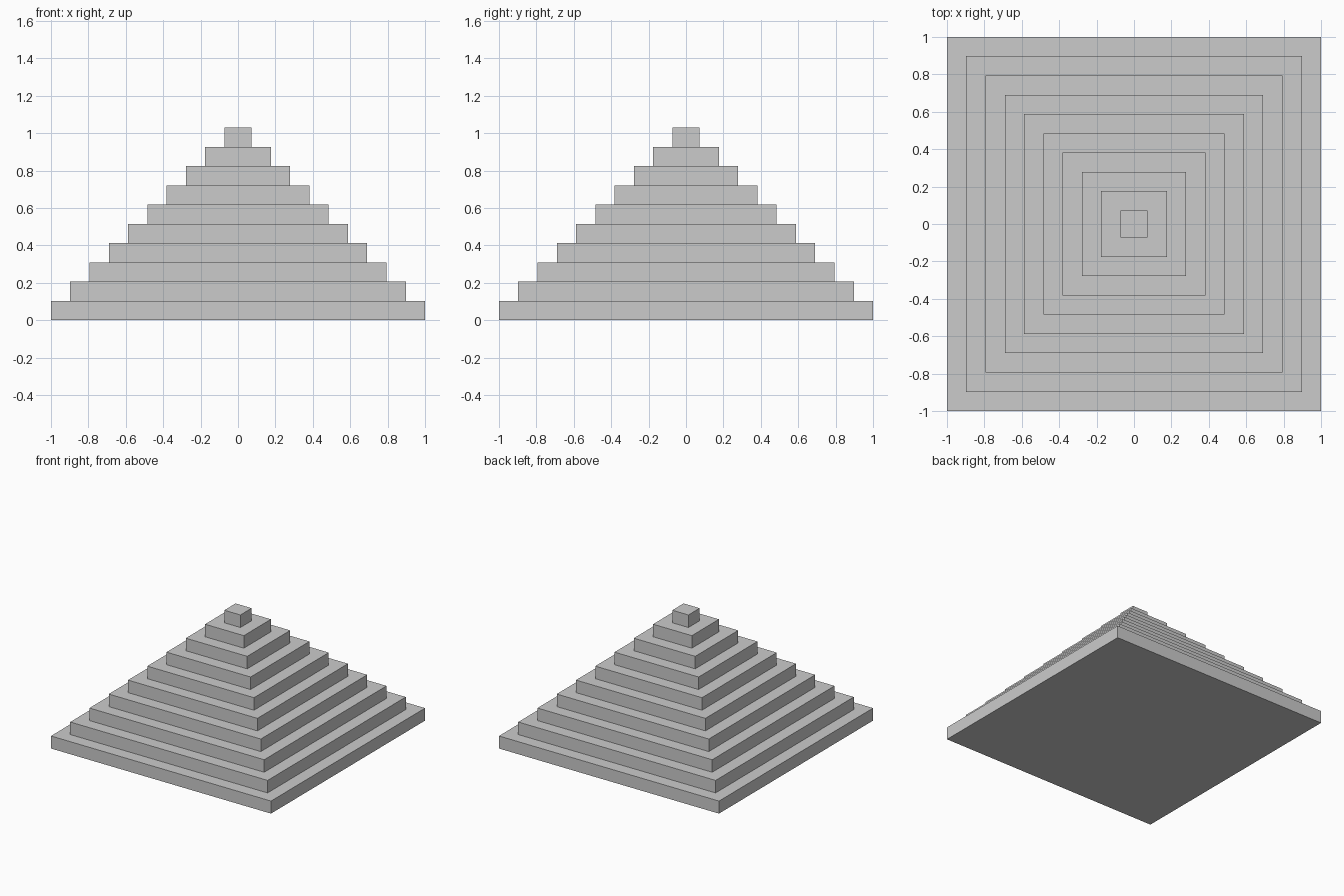
import bpy

if "Cube" in bpy.data.objects:
    bpy.data.objects.remove(bpy.data.objects["Cube"])

TIERS = 10
STEP = 0.103   # tier height, and inset per tier on each side


def add_tier(index):
    half = 1.0 - index * STEP
    bpy.ops.mesh.primitive_cube_add(size=1, location=(0, 0, (index + 0.5) * STEP))
    tier = bpy.context.object
    tier.name = f"pyramid_tier_{index + 1:02d}"
    tier.scale = (2 * half, 2 * half, STEP)
    bpy.ops.object.transform_apply(location=False, rotation=False, scale=True)


# Square slabs stacked from the base to the capstone
for i in range(TIERS):
    add_tier(i)
